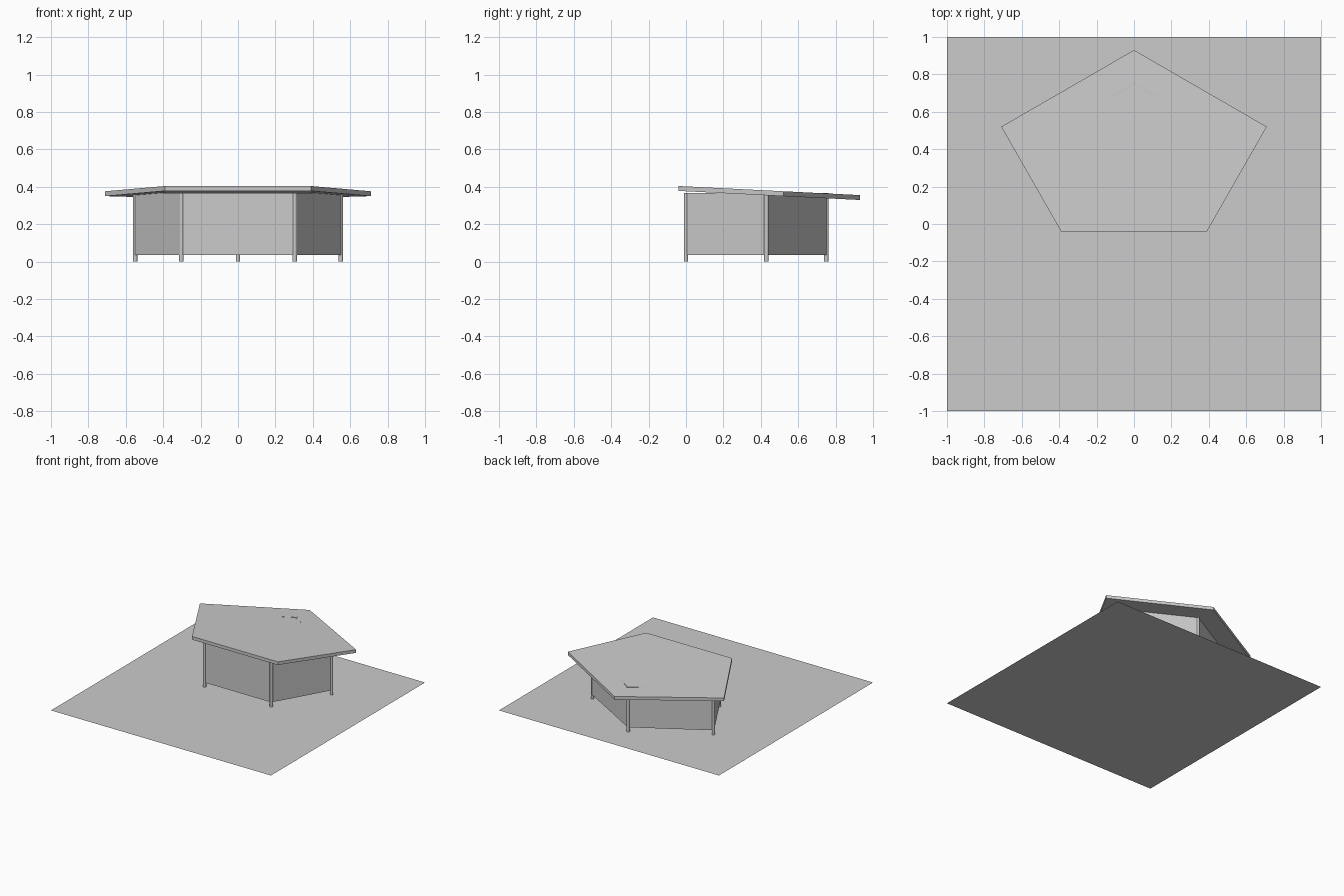
import bpy, bmesh, math
from mathutils import Vector

cube = bpy.data.objects.get("Cube")
if cube:
    bpy.data.objects.remove(cube, do_unlink=True)

grey = bpy.data.materials.new("plain_grey")
grey.use_nodes = True
grey.diffuse_color = (0.6, 0.6, 0.6, 1)
grey.node_tree.nodes["Principled BSDF"].inputs["Base Color"].default_value = (0.6, 0.6, 0.6, 1)


def finish(obj, name):
    obj.name = name
    obj.data.materials.append(grey)
    return obj


# Flat ground sheet
bpy.ops.mesh.primitive_plane_add(size=2)
finish(bpy.context.object, "ground_sheet")

# Pentagon footprint of the shelter, counter-clockwise from the front left corner
corners = [Vector(p) for p in ((-0.303, 0), (0.303, 0), (0.55, 0.43), (0, 0.75), (-0.55, 0.43))]
WALL_BOTTOM, WALL_TOP = 0.036, 0.368

# Corner posts
for i, c in enumerate(corners):
    bpy.ops.mesh.primitive_cylinder_add(vertices=16, radius=0.012, depth=WALL_TOP,
                                        location=(c.x, c.y, WALL_TOP / 2))
    bpy.ops.object.shade_smooth_by_angle()
    finish(bpy.context.object, f"corner_post_{i + 1}")

# Thin wall panels between neighbouring posts
for i, a in enumerate(corners):
    b = corners[(i + 1) % len(corners)]
    mid, side = (a + b) / 2, b - a
    bpy.ops.mesh.primitive_cube_add(size=1, location=(mid.x, mid.y, (WALL_BOTTOM + WALL_TOP) / 2),
                                    rotation=(0, 0, math.atan2(side.y, side.x)))
    wall = finish(bpy.context.object, f"wall_panel_{i + 1}")
    wall.scale = (side.length, 0.012, WALL_TOP - WALL_BOTTOM)

# Overhanging roof slab, sloping down towards the back
outline = ((-0.39, -0.04), (0.39, -0.04), (0.71, 0.52), (0, 0.93), (-0.71, 0.52))
bm = bmesh.new()
base = bm.faces.new([bm.verts.new((x, y, 0.378 - 0.05 * (y + 0.04))) for x, y in outline])
slab = bmesh.ops.extrude_face_region(bm, geom=[base])
top = [v for v in slab["geom"] if isinstance(v, bmesh.types.BMVert)]
bmesh.ops.translate(bm, verts=top, vec=(0, 0, 0.026))
bmesh.ops.recalc_face_normals(bm, faces=bm.faces)
mesh = bpy.data.meshes.new("roof")
bm.to_mesh(mesh)
bm.free()
roof = bpy.data.objects.new("roof", mesh)
bpy.context.collection.objects.link(roof)
finish(roof, "roof")
